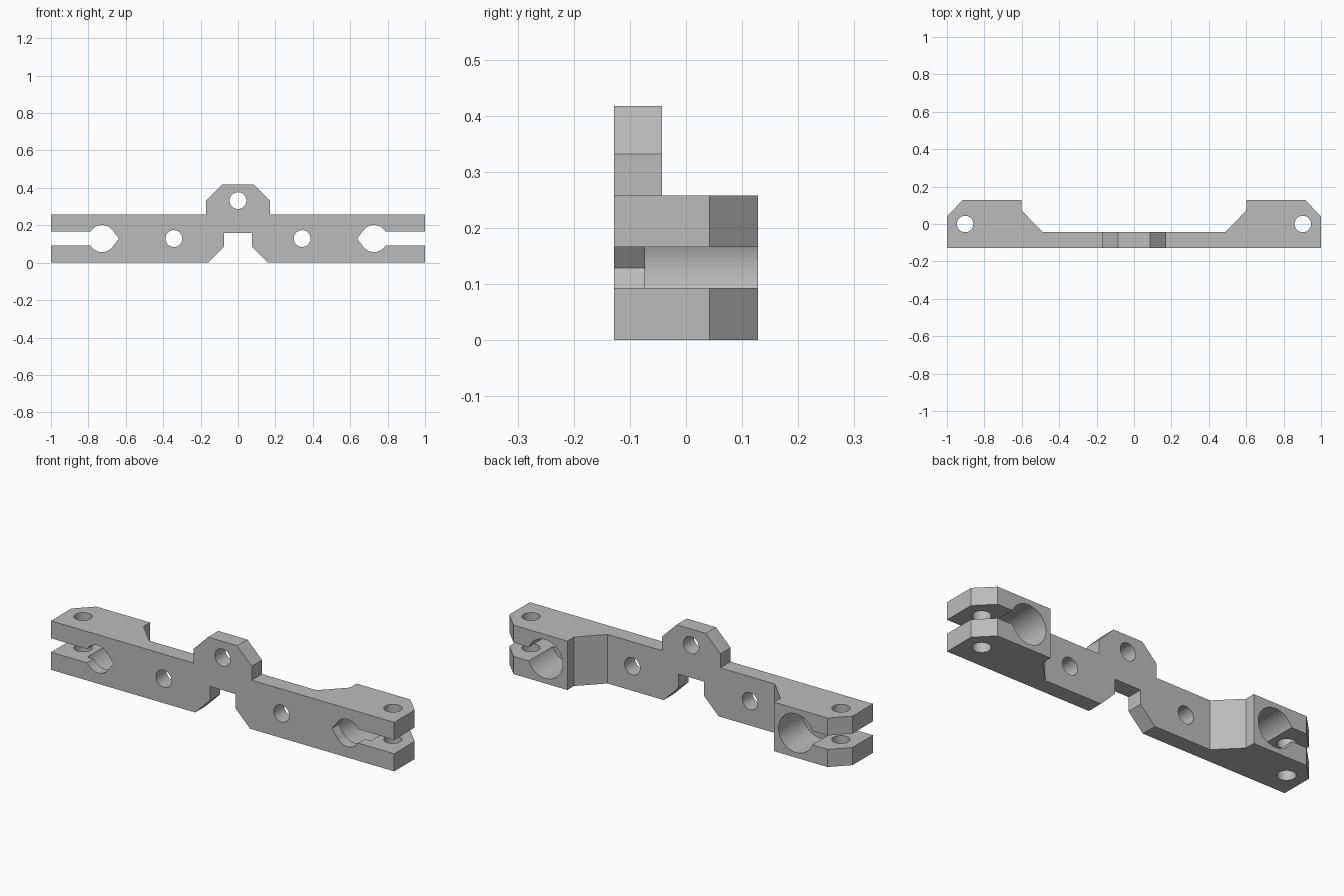
import bpy, bmesh, math
from mathutils import Vector

cube = bpy.data.objects.get("Cube")
if cube:
    bpy.data.objects.remove(cube)

MID = 0.129          # mid height of the bar
grey = bpy.data.materials.new("plain grey")
grey.use_nodes = True
grey.diffuse_color = (0.5, 0.5, 0.5, 1)
grey.node_tree.nodes["Principled BSDF"].inputs["Base Color"].default_value = (0.5, 0.5, 0.5, 1)


def prism(name, pts, axis, lo, hi):
    """Extrude a 2D profile: axis 'y' takes (x, z) points, axis 'z' takes (x, y)."""
    place = (lambda u, v: (u, lo, v)) if axis == "y" else (lambda u, v: (u, v, lo))
    step = Vector((0, hi - lo, 0)) if axis == "y" else Vector((0, 0, hi - lo))
    bm = bmesh.new()
    face = bm.faces.new([bm.verts.new(place(u, v)) for u, v in pts])
    new = bmesh.ops.extrude_face_region(bm, geom=[face])["geom"]
    bmesh.ops.translate(bm, vec=step, verts=[g for g in new if isinstance(g, bmesh.types.BMVert)])
    bmesh.ops.recalc_face_normals(bm, faces=bm.faces)
    mesh = bpy.data.meshes.new(name)
    bm.to_mesh(mesh)
    bm.free()
    mesh.materials.append(grey)
    obj = bpy.data.objects.new(name, mesh)
    bpy.context.collection.objects.link(obj)
    return obj


def arc(cx, cy, r, a0=0.0, a1=2 * math.pi, n=48):
    return [(cx + r * math.cos(a0 + (a1 - a0) * i / n),
             cy + r * math.sin(a0 + (a1 - a0) * i / n)) for i in range(n)]


def mirrored(half):
    return half + [(-x, v) for x, v in reversed(half)]


def boolean(body, tool, operation="DIFFERENCE"):
    tool.hide_render = True
    mod = body.modifiers.new(tool.name, "BOOLEAN")
    mod.operation, mod.object, mod.solver = operation, tool, "EXACT"
    bpy.context.view_layer.objects.active = body
    bpy.ops.object.modifier_apply(modifier=mod.name)
    bpy.data.objects.remove(tool)


# Plan outline: thin web with thick clamp ends
plan = mirrored([(1, -0.128), (1, 0.042), (0.915, 0.128), (0.602, 0.128),
                 (0.602, 0.073), (0.487, -0.043)])
body = prism("clamp_bracket", plan, "z", -0.1, 0.6)

# Front outline: centre lug above, notch below
front = mirrored([(0.075, 0.16), (0.075, 0.085), (0.16, 0), (1.1, 0), (1.1, 0.258),
                  (0.17, 0.258), (0.17, 0.332), (0.085, 0.417)])
boolean(body, prism("front_outline", front, "y", -0.3, 0.3), "INTERSECT")

# Lug hole
boolean(body, prism("lug_hole", arc(0, 0.332, 0.045), "y", -0.3, 0.3))

for s in (-1, 1):
    # Web hole and vertical clamp bolt hole
    boolean(body, prism("web_hole", arc(s * 0.343, MID, 0.045), "y", -0.3, 0.3))
    boolean(body, prism("bolt_hole", arc(s * 0.903, 0, 0.044), "z", -0.1, 0.4))
    # Round rod socket from the back
    boolean(body, prism("rod_socket", arc(s * 0.731, MID, 0.102), "y", -0.073, 0.3))
    # Teardrop opening through the front wall, pointed towards the centre
    t = math.acos(0.072 / 0.09)
    drop = arc(0.727, MID, 0.072, t - math.pi, math.pi - t)
    drop += [(0.727 - 0.072 * math.cos(t), MID + 0.072 * math.sin(t)), (0.637, MID)]
    boolean(body, prism("front_opening", [(s * x, z) for x, z in drop], "y", -0.3, 0))
    # Clamp slot
    slot = [(s * x, z) for x, z in ((0.74, 0.093), (1.2, 0.093), (1.2, 0.166), (0.74, 0.166))]
    boolean(body, prism("clamp_slot", slot, "y", -0.3, 0.3))

bpy.ops.object.select_all(action="DESELECT")
body.select_set(True)
bpy.context.view_layer.objects.active = body
bpy.ops.object.shade_smooth_by_angle(angle=math.radians(30))
